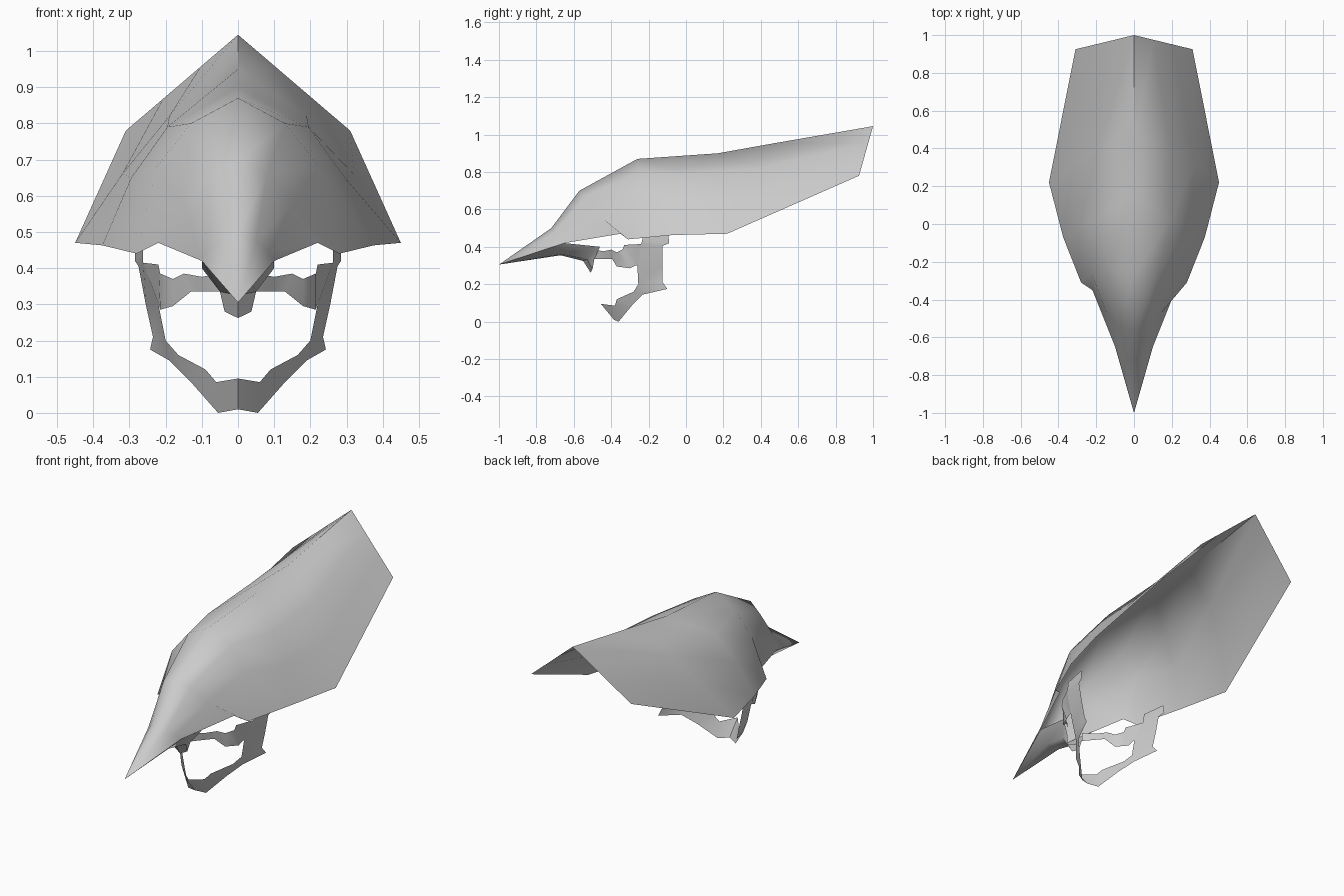
import bpy
import bmesh

grey = bpy.data.materials.new("plain grey")
grey.diffuse_color = (0.6, 0.6, 0.6, 1)


def sheet(name, rows, angle):
    """Mirrored thin sheet lofted between rows of points."""
    bm = bmesh.new()
    for a, b in zip(rows, rows[1:]):
        for i in range(len(a) - 1):
            for s in (1, -1):
                quad = []
                for p in (a[i], b[i], b[i + 1], a[i + 1]):
                    q = (s * p[0], p[1], p[2])
                    if q not in quad:
                        quad.append(q)
                if len(quad) > 2:
                    bm.faces.new([bm.verts.new(q) for q in quad[::s]])
    bmesh.ops.remove_doubles(bm, verts=bm.verts, dist=0.0005)
    bmesh.ops.recalc_face_normals(bm, faces=bm.faces)
    mesh = bpy.data.meshes.new(name)
    bm.to_mesh(mesh)
    bm.free()
    mesh.materials.append(grey)
    obj = bpy.data.objects.new(name, mesh)
    bpy.context.collection.objects.link(obj)
    bpy.context.view_layer.objects.active = obj
    obj.select_set(True)
    bpy.ops.object.shade_smooth_by_angle(angle=angle)
    obj.select_set(False)


# Helmet shell: sections from beak tip to rear fan, each from ridge to rim
tip = (0, -1.0, 0.305)
beak_rim = (0.10, -0.65, 0.42)
shell = [
    [tip] * 4,
    [(0, -0.72, 0.50), (0.05, -0.70, 0.475), (0.085, -0.67, 0.445), beak_rim],
    [(0, -0.57, 0.70), (0.08, -0.54, 0.66), (0.145, -0.47, 0.57), (0.22, -0.35, 0.47)],
    [(0, -0.26, 0.87), (0.13, -0.25, 0.80), (0.225, -0.26, 0.68), (0.28, -0.31, 0.44)],
    [(0, 0.17, 0.90), (0.195, 0.02, 0.79), (0.295, -0.02, 0.65), (0.375, -0.07, 0.463)],
    [(0, 0.45, 0.95), (0.19, 0.40, 0.82), (0.32, 0.32, 0.66), (0.45, 0.22, 0.47)],
    [(0, 1.0, 1.045), (0.103, 0.975, 0.957), (0.207, 0.95, 0.868), (0.31, 0.925, 0.78)],
]
sheet("helmet_shell", shell, 1.2)

# Underside of the beak, folding down into the nose guard
nose_side = (0.05, -0.49, 0.335)
sheet("beak_underside", [
    [tip] * 3,
    [(0, -0.67, 0.355), (0.04, -0.67, 0.36), beak_rim],
    [(0, -0.55, 0.325), (0.05, -0.53, 0.335), (0.10, -0.46, 0.40)],
    [(0, -0.51, 0.262), (0.037, -0.50, 0.28), nose_side],
], 0.7)

# Band across the face, from nose guard to cheek strap
sheet("face_band", [
    [(0.05, -0.49, 0.385), nose_side],
    [(0.10, -0.44, 0.376), (0.10, -0.43, 0.335)],
    [(0.15, -0.40, 0.385), (0.13, -0.395, 0.335)],
    [(0.18, -0.37, 0.37), (0.18, -0.37, 0.295)],
    [(0.215, -0.34, 0.385), (0.215, -0.30, 0.285)],
    [(0.22, -0.33, 0.41), (0.219, -0.27, 0.30)],
    [(0.262, -0.24, 0.415), (0.22, -0.26, 0.30)],
], 0.7)

# Cheek strap running down each side and meeting at the chin
sheet("cheek_and_chin_strap", [
    [(0.285, -0.095, 0.467), (0.262, -0.23, 0.462)],
    [(0.285, -0.09, 0.42), (0.262, -0.235, 0.43)],
    [(0.275, -0.125, 0.405), (0.262, -0.24, 0.415)],
    [(0.255, -0.125, 0.30), (0.22, -0.26, 0.30)],
    [(0.235, -0.125, 0.21), (0.20, -0.255, 0.20)],
    [(0.243, -0.10, 0.175), (0.20, -0.255, 0.20)],
    [(0.19, -0.23, 0.145), (0.165, -0.28, 0.16)],
    [(0.13, -0.29, 0.085), (0.09, -0.37, 0.12)],
    [(0.055, -0.36, 0.0), (0.06, -0.38, 0.085)],
    [(0, -0.385, 0.01), (0, -0.455, 0.095)],
], 0.7)
